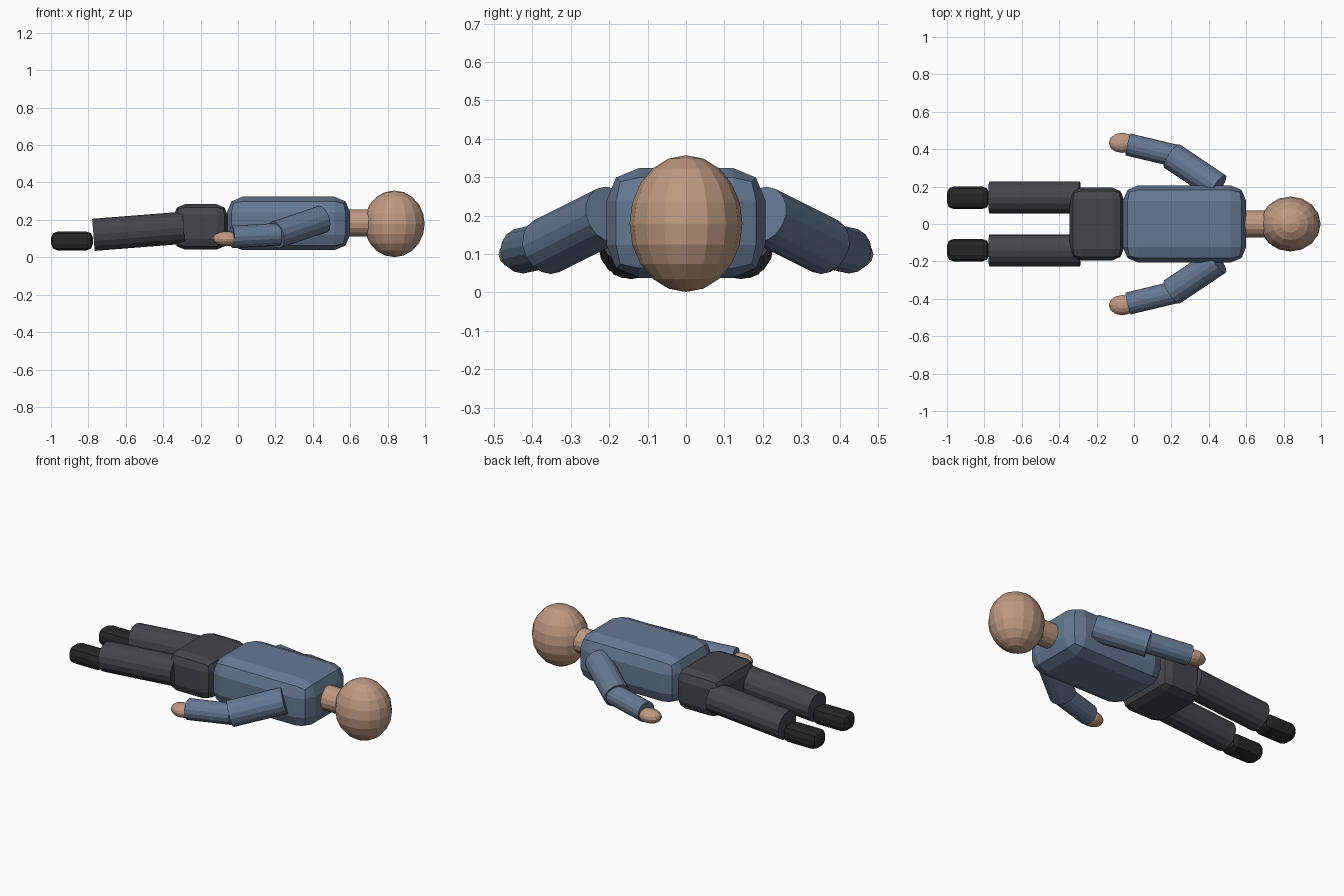
import bpy
from mathutils import Vector

if "Cube" in bpy.data.objects:
    bpy.data.objects.remove(bpy.data.objects["Cube"])


def material(name, rgb):
    m = bpy.data.materials.new(name)
    m.diffuse_color = (*rgb, 1)
    m.use_nodes = True
    m.node_tree.nodes["Principled BSDF"].inputs["Base Color"].default_value = m.diffuse_color
    return m


BLUE = material("blue_cloth", (0.13, 0.19, 0.29))
GREY = material("dark_cloth", (0.06, 0.06, 0.07))
BLACK = material("black_leather", (0.02, 0.02, 0.02))
SKIN = material("skin", (0.52, 0.32, 0.22))


def finish(name, mat):
    o = bpy.context.object
    o.name = name
    o.data.materials.append(mat)
    return o


def box(name, lo, hi, bevel, mat):
    lo, hi = Vector(lo), Vector(hi)
    bpy.ops.mesh.primitive_cube_add(size=1, location=(lo + hi) / 2)
    o = finish(name, mat)
    o.scale = hi - lo
    bpy.ops.object.transform_apply(location=False, rotation=False, scale=True)
    b = o.modifiers.new("bevel", "BEVEL")
    b.width, b.segments = bevel, 2


def tube(name, a, b, r, mat, sides=16):
    a, b = Vector(a), Vector(b)
    bpy.ops.mesh.primitive_cylinder_add(vertices=sides, radius=r, depth=(b - a).length,
                                        location=(a + b) / 2)
    o = finish(name, mat)
    o.rotation_euler = (b - a).to_track_quat('Z', 'Y').to_euler()


def ball(name, centre, radii, segs, rings, mat):
    bpy.ops.mesh.primitive_uv_sphere_add(segments=segs, ring_count=rings, radius=1, location=centre)
    finish(name, mat).scale = radii


# Body and head
box("torso", (-0.06, -0.207, 0.038), (0.60, 0.207, 0.324), 0.085, BLUE)
box("pelvis", (-0.344, -0.194, 0.041), (-0.055, 0.194, 0.284), 0.06, GREY)
tube("neck", (0.56, 0, 0.183), (0.72, 0, 0.183), 0.072, SKIN)
ball("head", (0.836, 0, 0.179), (0.162, 0.147, 0.178), 16, 10, SKIN)

# Limbs, mirrored in y
for side, s in (("left", 1), ("right", -1)):
    tube(side + "_upper_arm", (0.449, s * 0.198, 0.203), (0.203, s * 0.363, 0.12), 0.075, BLUE)
    tube(side + "_forearm", (0.22, s * 0.365, 0.123), (-0.032, s * 0.425, 0.109), 0.06, BLUE)
    ball(side + "_hand", (-0.063, s * 0.434, 0.099), (0.072, 0.054, 0.04), 12, 8, SKIN)
    tube(side + "_leg", (-0.29, s * 0.142, 0.158), (-0.773, s * 0.142, 0.12), 0.086, GREY)
    box(side + "_shoe", (-1.0, s * 0.14 - 0.06, 0.037), (-0.775, s * 0.14 + 0.06, 0.138), 0.035, BLACK)
